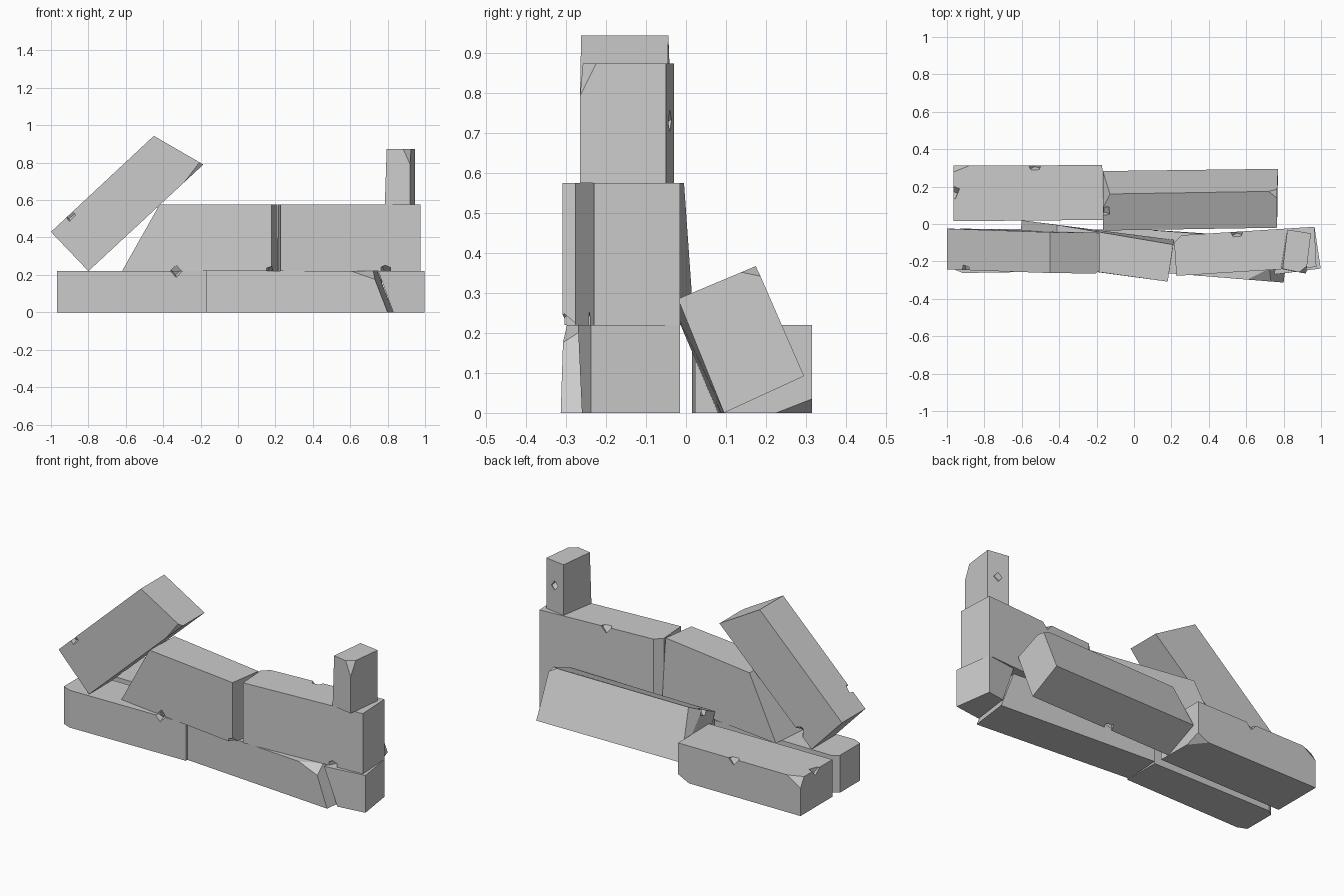
import bpy, bmesh
from mathutils import Vector, Euler

if "Cube" in bpy.data.objects:
    bpy.data.objects.remove(bpy.data.objects["Cube"])


def loft(name, a, b, cuts=()):
    """Stone between two matching loops; cuts = (point, outward normal) chips."""
    bm = bmesh.new()
    va = [bm.verts.new(p) for p in a]
    vb = [bm.verts.new(p) for p in b]
    bm.faces.new(va)
    bm.faces.new(vb)
    n = len(a)
    for i in range(n):
        j = (i + 1) % n
        bm.faces.new((va[i], va[j], vb[j], vb[i]))
    bmesh.ops.recalc_face_normals(bm, faces=bm.faces[:])
    for point, normal in cuts:
        res = bmesh.ops.bisect_plane(bm, geom=bm.verts[:] + bm.edges[:] + bm.faces[:],
                                     plane_co=point, plane_no=normal, clear_outer=True)
        rim = [e for e in res["geom_cut"] if isinstance(e, bmesh.types.BMEdge)]
        bmesh.ops.contextual_create(bm, geom=rim)
    bmesh.ops.recalc_face_normals(bm, faces=bm.faces[:])
    me = bpy.data.meshes.new(name)
    bm.to_mesh(me)
    bm.free()
    ob = bpy.data.objects.new(name, me)
    bpy.context.collection.objects.link(ob)
    return ob


def slab(name, base, z0, z1, top=None, cuts=()):
    """Upright stone from a footprint, with an optional different top outline."""
    return loft(name, [(x, y, z0) for x, y in base],
                [(x, y, z1) for x, y in (top or base)], cuts)


def nick(stone, points, size=0.045):
    """Small broken notches on the edges of a stone."""
    for i, p in enumerate(points):
        bpy.ops.mesh.primitive_cube_add(size=size, location=p)
        cutter = bpy.context.object
        cutter.rotation_euler = Euler((0.6 + i, 0.7, 0.5 + i * 0.7))
        cutter.hide_render = True
        mod = stone.modifiers.new("nick", "BOOLEAN")
        mod.operation, mod.solver, mod.object = "DIFFERENCE", "EXACT", cutter
        bpy.context.view_layer.objects.active = stone
        bpy.ops.object.modifier_apply(modifier=mod.name)
        bpy.data.objects.remove(cutter)


# lower course
base_left = slab("base_stone_left",
                 [(-.968, -.24), (-.915, -.262), (-.165, -.25), (-.165, -.03), (-.93, -.025), (-.968, -.05)],
                 0, .22)
nick(base_left, [(-.33, -.255, .22)])
slab("base_stone_middle",
     [(-.165, -.235), (.80, -.313), (.83, -.08), (-.15, -.015)], 0, .22,
     [(-.165, -.235), (.715, -.306), (.745, -.08), (-.15, -.015)],
     [((.67, -.29, .205), (.3, -.6, 1))])
slab("base_stone_right",
     [(.83, -.26), (.998, -.238), (.965, -.015), (.86, -.03)], 0, .22,
     [(.75, -.27), (.998, -.238), (.965, -.015), (.78, -.04)])

# upper course
wall_left = slab("wall_stone_left",
                 [(-.62, -.20), (.18, -.308), (.215, -.085), (-.60, .02)], .22, .575,
                 [(-.42, -.225), (.18, -.308), (.21, -.11), (.175, -.082), (-.41, -.005)][:3]
                 + [(-.41, -.005)])
nick(wall_left, [(-.33, -.24, .22), (.175, -.30, .22)], .04)
wall_right = slab("wall_stone_right",
                  [(.227, -.277), (.975, -.23), (.965, -.015), (.255, -.06), (.215, -.10)],
                  .22, .575)
nick(wall_right, [(.55, -.042, .575), (.79, -.24, .22)])

# standing stone on the right end
pillar = slab("top_stone",
              [(.785, -.24), (.92, -.265), (.946, -.05), (.82, -.03)], .575, .873,
              [(.795, -.24), (.92, -.265), (.946, -.05), (.82, -.03)],
              [((.905, -.255, .84), (.8, -1, .45)), ((.805, -.045, .72), (-1, .8, 0))])
nick(pillar, [(.885, -.04, .73)], .035)

# tilted stone
outline = [(-1.0, .43), (-.80, .22), (-.185, .79), (-.45, .943)]
front_y = [-.243, -.245, -.265, -.262]
tilted = loft("tilted_stone",
              [(x, y, z) for (x, z), y in zip(outline, front_y)],
              [(x, y + .218, z) for (x, z), y in zip(outline, front_y)],
              [((-.225, -.25, .745), (.55, -1, -.45))])
nick(tilted, [(-.9, -.248, .52), (-.72, -.03, .3)])

# fallen stone lying behind the wall
fallen = slab("fallen_stone",
              [(-.965, .015), (-.165, .022), (-.17, .315), (-.965, .312)], 0, .22,
              cuts=[((-.925, .30, .21), (-.4, 1, .6)), ((-.2, .29, .01), (.5, .4, -1))])
nick(fallen, [(-.53, .314, .22), (-.965, .17, .22)])

# stone leaning against the back of the wall
leaning = loft("leaning_stone",
               [(-.165, .08, 0), (-.165, .283, .09), (-.165, .16, .36), (-.165, -.035, .27)],
               [(.765, .095, 0), (.77, .295, .092), (.765, .175, .367), (.765, -.02, .285)],
               [((-.15, .22, .22), (-1, .35, .3)), ((.74, .168, .358), (.5, .2, 1))])
nick(leaning, [(-.16, .07, .315), (.25, .09, .005)])
